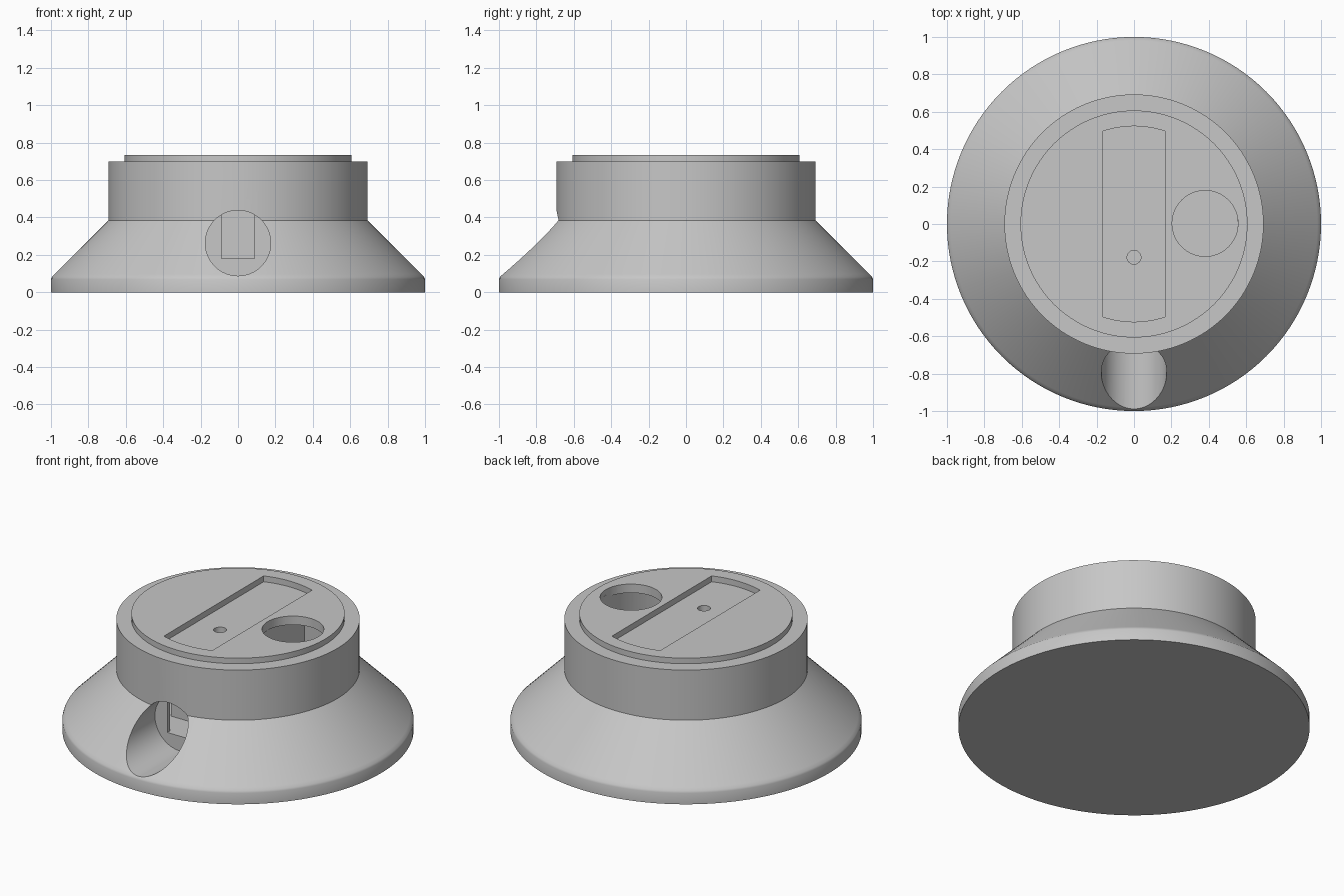
import bpy
import bmesh
from math import pi, radians, sqrt, asin, sin, cos

if "Cube" in bpy.data.objects:
    bpy.data.objects.remove(bpy.data.objects["Cube"], do_unlink=True)

SEGMENTS = 128
grey = bpy.data.materials.new("plain_grey")
grey.use_nodes = True
COLOUR = (0.57, 0.57, 0.57, 1)
grey.diffuse_color = COLOUR
grey.node_tree.nodes["Principled BSDF"].inputs["Base Color"].default_value = COLOUR


def finish_mesh(name, bm):
    bmesh.ops.recalc_face_normals(bm, faces=bm.faces)
    mesh = bpy.data.meshes.new(name)
    bm.to_mesh(mesh)
    bm.free()
    mesh.materials.append(grey)
    obj = bpy.data.objects.new(name, mesh)
    bpy.context.collection.objects.link(obj)
    return obj


def lathe(name, profile):
    """Turn a (radius, height) profile around the z axis."""
    bm = bmesh.new()
    verts = [bm.verts.new((r, 0, z)) for r, z in profile]
    edges = [bm.edges.new(pair) for pair in zip(verts, verts[1:])]
    bmesh.ops.spin(bm, geom=verts + edges, cent=(0, 0, 0), axis=(0, 0, 1),
                   angle=2 * pi, steps=SEGMENTS, use_merge=True)
    bmesh.ops.remove_doubles(bm, verts=bm.verts, dist=0.0001)
    return finish_mesh(name, bm)


def prism(name, outline, z0, z1):
    """Extrude an (x, y) outline upwards."""
    bm = bmesh.new()
    face = bm.faces.new([bm.verts.new((x, y, z0)) for x, y in outline])
    top = bmesh.ops.extrude_face_region(bm, geom=[face])["geom"]
    bmesh.ops.translate(bm, vec=(0, 0, z1 - z0),
                        verts=[v for v in top if isinstance(v, bmesh.types.BMVert)])
    return finish_mesh(name, bm)


def rect(x0, x1, y0, y1):
    return [(x0, y0), (x1, y0), (x1, y1), (x0, y1)]


def disc(x, y, radius, sides=64):
    return [(x + radius * cos(2 * pi * i / sides), y + radius * sin(2 * pi * i / sides))
            for i in range(sides)]


def cut(target, cutter):
    cutter.hide_render = True
    mod = target.modifiers.new("cut", "BOOLEAN")
    mod.operation = "DIFFERENCE"
    mod.solver = "EXACT"
    mod.object = cutter
    bpy.context.view_layer.objects.active = target
    bpy.ops.object.modifier_apply(modifier=mod.name)
    bpy.data.objects.remove(cutter, do_unlink=True)


# Flared foot and straight drum
body = lathe("body", [(0, 0), (1, 0), (1, 0.07), (0.995, 0.082), (0.98, 0.097),
                      (0.693, 0.385), (0.693, 0.70), (0, 0.70)])

# Hollow inside, leaving a block standing under the slot
cavity = prism("cavity_cutter", disc(0, 0, 0.555, SEGMENTS), 0.18, 0.8)
cut(cavity, prism("block_cutter", rect(-0.2, 0.2, -0.38, 0.38), 0.1, 0.69))
cut(body, cavity)

# Round scoop in the front, with a square passage into the hollow
scoop = prism("scoop_cutter", disc(0, 0, 0.175), 0, 0.7)
scoop.rotation_euler.x = radians(90)
scoop.location = (0, -0.575, 0.263)
bpy.context.view_layer.update()
cut(body, scoop)
cut(body, prism("passage_cutter", rect(-0.088, 0.088, -0.62, -0.45), 0.181, 0.5))

# Raised lid with a plug that fits in the drum
lid = lathe("lid", [(0, 0.68), (0.555, 0.68), (0.555, 0.70), (0.607, 0.70),
                    (0.607, 0.735), (0, 0.735)])

# Long recess with curved ends, round opening and small screw hole
HALF, REACH, STEPS = 0.168, 0.523, 12
sweep = asin(HALF / REACH)
end = [REACH * sin(sweep * (2 * i / STEPS - 1)) for i in range(STEPS + 1)]
arc = [(x, sqrt(REACH ** 2 - x ** 2)) for x in end]
cut(lid, prism("slot_cutter", arc + [(-x, -y) for x, y in arc], 0.698, 0.8))
cut(lid, prism("opening_cutter", disc(0.38, 0.003, 0.176), 0.6, 0.8))
cut(lid, prism("lid_screw_cutter", disc(0, -0.178, 0.037, 32), 0.6, 0.8))
cut(body, prism("body_screw_cutter", disc(0, -0.178, 0.037, 32), 0.55, 0.8))

# Smooth round walls with crisp edges
for obj in (body, lid):
    bpy.ops.object.select_all(action="DESELECT")
    obj.select_set(True)
    bpy.context.view_layer.objects.active = obj
    bpy.ops.object.shade_smooth_by_angle(angle=radians(30))
